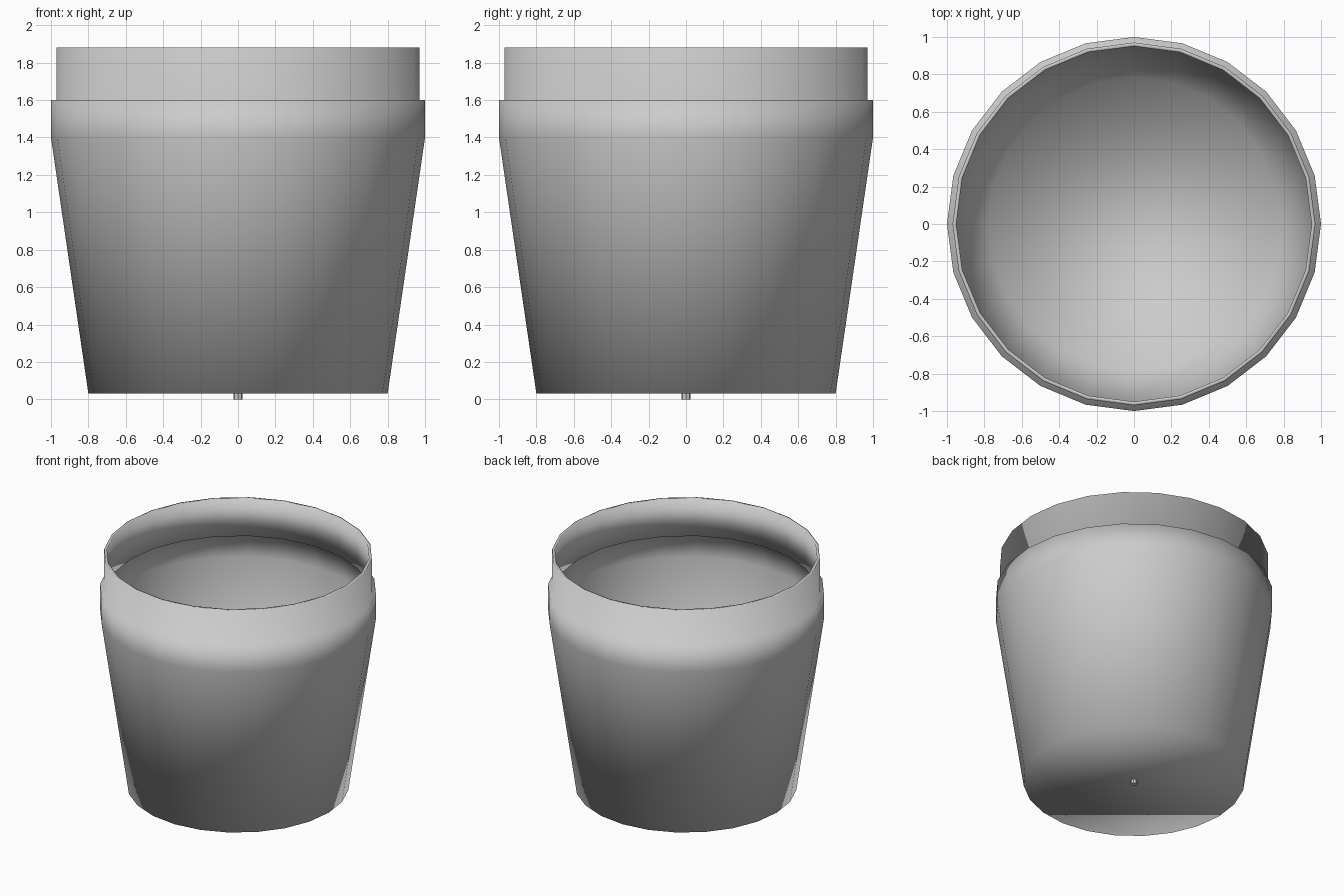
import bpy, bmesh
from math import cos, sin, tau

if "Cube" in bpy.data.objects:
    bpy.data.objects.remove(bpy.data.objects["Cube"])


def lathe(name, profile, sides):
    """Revolve an (r, z) profile around z, capping both ends with flat polygons."""
    bm = bmesh.new()
    rings = [[bm.verts.new((r * cos(tau * i / sides), r * sin(tau * i / sides), z))
              for i in range(sides)] for r, z in profile]
    for a, b in zip(rings, rings[1:]):
        for i in range(sides):
            j = (i + 1) % sides
            bm.faces.new((a[i], a[j], b[j], b[i]))
    bm.faces.new(rings[0][::-1])
    bm.faces.new(rings[-1])
    bmesh.ops.recalc_face_normals(bm, faces=bm.faces)
    mesh = bpy.data.meshes.new(name)
    bm.to_mesh(mesh)
    bm.free()
    obj = bpy.data.objects.new(name, mesh)
    bpy.context.collection.objects.link(obj)
    return obj


# Thin-walled cup: tapered outside, straight band, stepped neck, then the inside
outside = [(0.80, 0.03), (1.00, 1.40), (1.00, 1.60), (0.97, 1.60), (0.97, 1.88)]
inside = [(0.95, 1.88), (0.95, 1.58), (0.98, 1.58), (0.98, 1.40), (0.78, 0.05)]
cup = lathe("cup_body", outside + inside, 24)
cup.data.shade_smooth()

# Small pin under the base
lathe("base_pin", [(0.025, 0.0), (0.025, 0.04)], 8)
